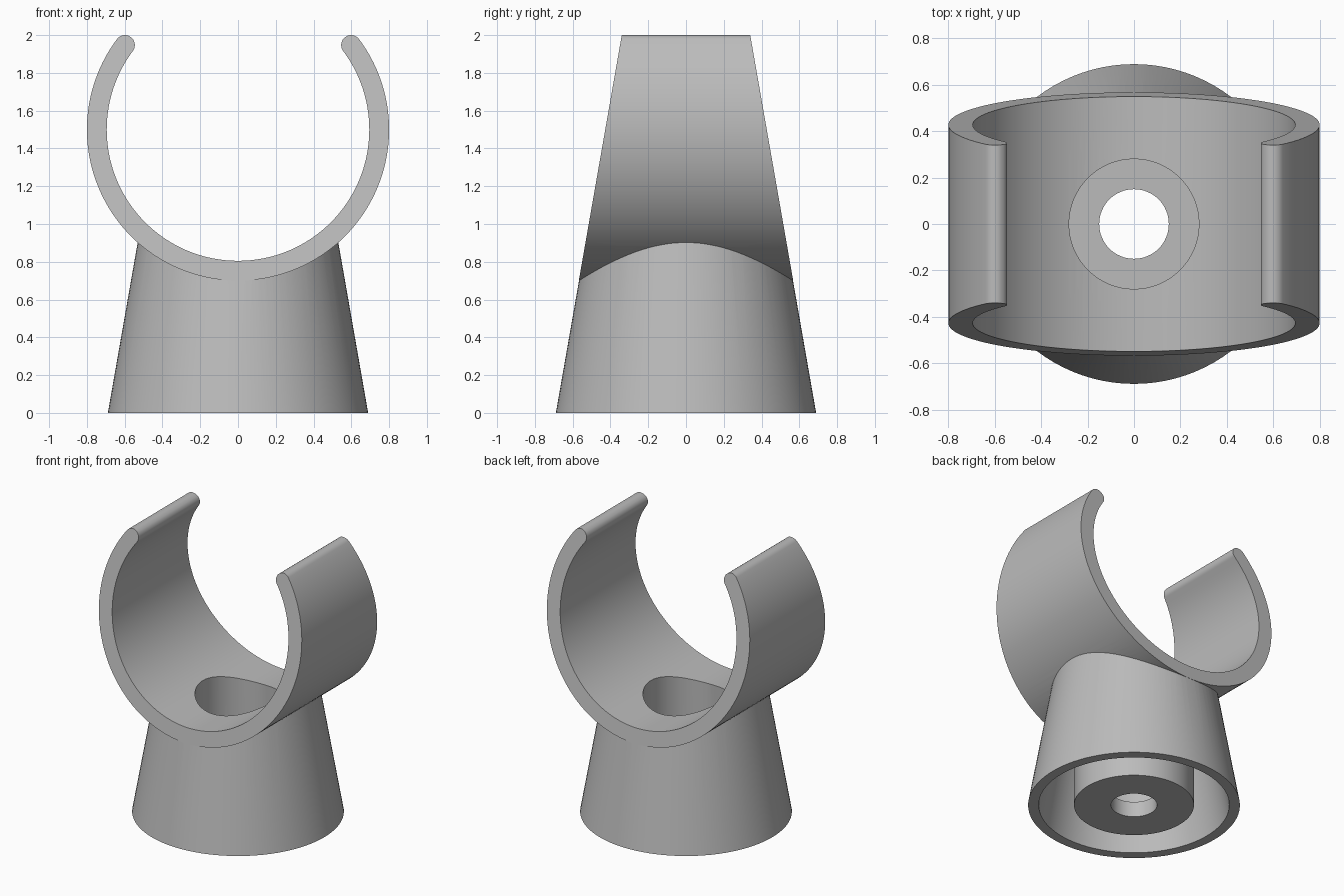
import bpy, bmesh, math

if "Cube" in bpy.data.objects:
    bpy.data.objects.remove(bpy.data.objects["Cube"])

CZ, R_OUT, R_IN = 1.5, 0.80, 0.695      # clip ring centre height and radii
R_MID, R_TIP = (R_OUT + R_IN) / 2, (R_OUT - R_IN) / 2
BASE_R, TAPER = 0.69, 0.175             # base radius, narrowing per unit height

grey = bpy.data.materials.new("light grey")
grey.diffuse_color = (0.50, 0.50, 0.50, 1)
grey.use_nodes = True
grey.node_tree.nodes["Principled BSDF"].inputs["Base Color"].default_value = grey.diffuse_color


def finish(name, bm):
    bmesh.ops.recalc_face_normals(bm, faces=bm.faces[:])
    mesh = bpy.data.meshes.new(name)
    bm.to_mesh(mesh)
    bm.free()
    mesh.materials.append(grey)
    ob = bpy.data.objects.new(name, mesh)
    bpy.context.collection.objects.link(ob)
    return ob


def lathe(name, profile, closed=False, n=96):
    """Revolve (r, z) points about z; closed profiles make a tube."""
    bm = bmesh.new()
    rings = []
    for r, z in profile:
        rings.append([bm.verts.new((r * math.cos(2 * math.pi * i / n),
                                    r * math.sin(2 * math.pi * i / n), z)) for i in range(n)])
    pairs = list(zip(rings, rings[1:]))
    if closed:
        pairs.append((rings[-1], rings[0]))
    else:
        bm.faces.new(rings[0])
        bm.faces.new(rings[-1])
    for a, b in pairs:
        for i in range(n):
            j = (i + 1) % n
            bm.faces.new((a[i], a[j], b[j], b[i]))
    return finish(name, bm)


def boolean(ob, other, op):
    mod = ob.modifiers.new(op, 'BOOLEAN')
    mod.operation, mod.solver, mod.object = op, 'EXACT', other
    bpy.context.view_layer.objects.active = ob
    bpy.ops.object.modifier_apply(modifier=mod.name)
    bpy.data.objects.remove(other)


# Clip ring: C-shaped strip with round lips, its ends leaning inward with height
def clip_ring():
    tip = math.asin((2 - R_TIP - CZ) / R_MID)
    start, sweep, n, m = math.pi - tip, math.pi + 2 * tip, 96, 10
    pairs = []                           # matching outer and inner outline points

    def lip(a, sign):
        cx, cz = R_MID * math.cos(a), CZ + R_MID * math.sin(a)
        out = []
        for k in range(1, m):
            t = math.pi / 2 * k / m
            row = []
            for side in (1, -1):
                rad, tan = side * R_TIP * math.cos(t), sign * R_TIP * math.sin(t)
                row.append((cx + rad * math.cos(a) - tan * math.sin(a),
                            cz + rad * math.sin(a) + tan * math.cos(a)))
            out.append(row)
        return out

    pairs += lip(start, -1)[::-1]
    for i in range(n + 1):
        a = start + sweep * i / n
        pairs.append([(r * math.cos(a), CZ + r * math.sin(a)) for r in (R_OUT, R_IN)])
    pairs += lip(start + sweep, 1)

    bm = bmesh.new()
    rows = []
    for pair in pairs:
        rows.append([bm.verts.new((x, s * (BASE_R - TAPER * z), z))
                     for s in (-1, 1) for x, z in pair])
    for a, b in zip(rows, rows[1:]):
        for i, j in ((0, 1), (1, 3), (3, 2), (2, 0)):
            bm.faces.new((a[i], a[j], b[j], b[i]))
    for row in (rows[0], rows[-1]):
        bm.faces.new([row[i] for i in (0, 1, 3, 2)])
    return finish("clip_ring", bm)


# Tapered pedestal
holder = lathe("pipe_clip_holder", [(BASE_R - 0.001, 0), (BASE_R - 0.001 - TAPER * 1.2, 1.2)])

# Hollow between the outer wall and the centre boss
hollow = lathe("hollow_cutter", [(0.39, -0.1), (0.62 + TAPER * 0.1, -0.1),
                                 (0.62 - TAPER * 1.15, 1.15), (0.39, 1.15)], closed=True)
boolean(holder, hollow, 'DIFFERENCE')

# Saddle cut that seats the ring
saddle = lathe("saddle_cutter", [(R_MID, -1), (R_MID, 1)], n=128)
saddle.rotation_euler = (math.pi / 2, 0, 0)
saddle.location = (0, 0, CZ)
bpy.context.view_layer.update()
boolean(holder, saddle, 'DIFFERENCE')
boolean(holder, clip_ring(), 'UNION')

# Stepped screw hole
screw = lathe("screw_hole_cutter", [(0.15, -0.1), (0.15, 0.11), (0.28, 0.11), (0.28, 1.3)], n=64)
boolean(holder, screw, 'DIFFERENCE')

bpy.ops.object.select_all(action='DESELECT')
holder.select_set(True)
bpy.context.view_layer.objects.active = holder
bpy.ops.object.shade_smooth_by_angle(angle=math.radians(30))
